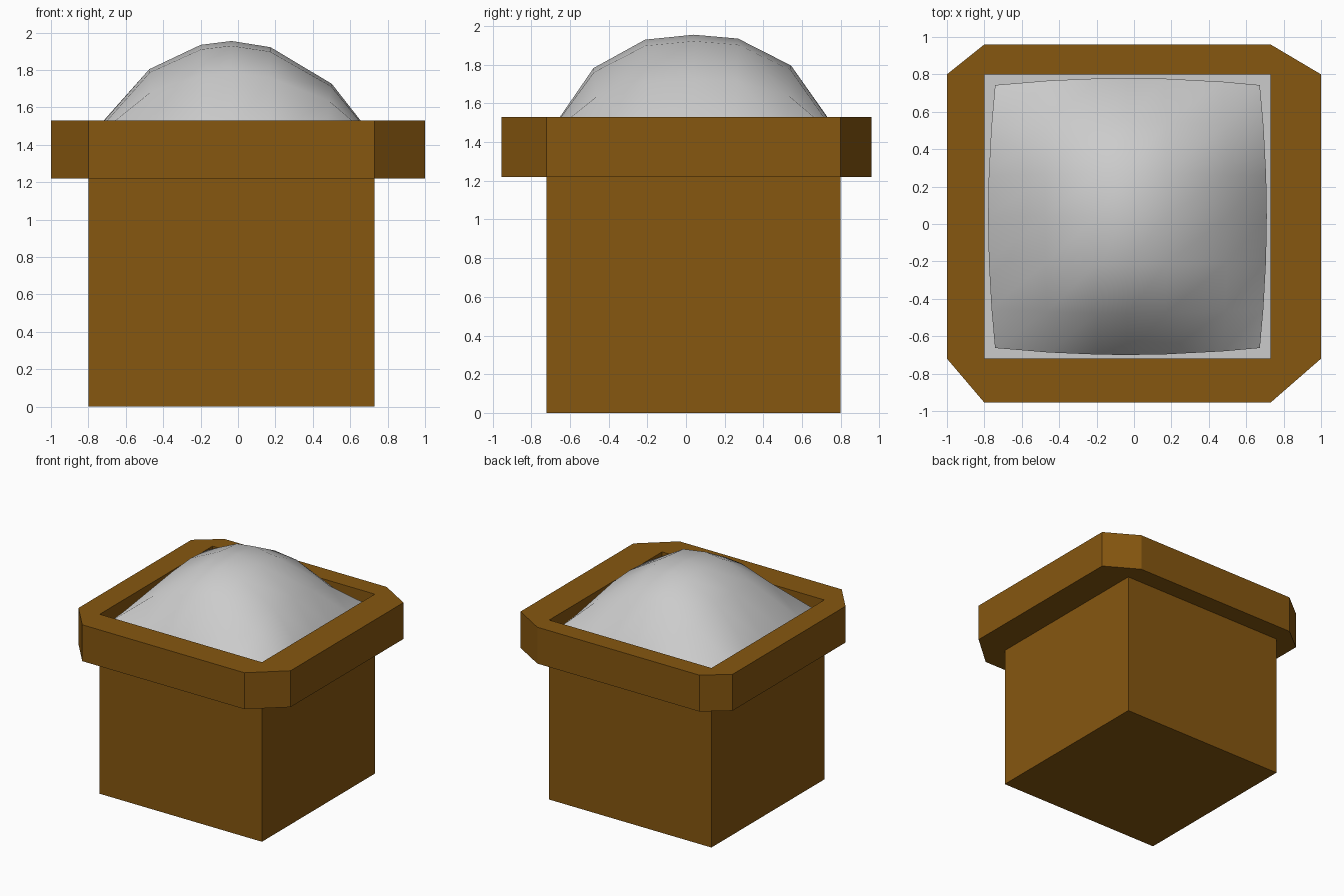
import bpy, bmesh, math

if "Cube" in bpy.data.objects:
    bpy.data.objects.remove(bpy.data.objects["Cube"])

brown = bpy.data.materials.new("brown")
brown.diffuse_color = (0.24, 0.095, 0.005, 1)
brown.use_nodes = True
brown.node_tree.nodes["Principled BSDF"].inputs["Base Color"].default_value = brown.diffuse_color


def make_object(name, bm, mat=None):
    bmesh.ops.recalc_face_normals(bm, faces=bm.faces)
    mesh = bpy.data.meshes.new(name)
    bm.to_mesh(mesh)
    bm.free()
    ob = bpy.data.objects.new(name, mesh)
    bpy.context.collection.objects.link(ob)
    if mat:
        mesh.materials.append(mat)
    return ob


X0, X1, Y0, Y1 = -0.80, 0.73, -0.72, 0.80   # box footprint
LOW, TOP = 1.22, 1.53                       # rim heights

# Square box: walls and base, open at the top
bm = bmesh.new()
corners = [(X0, Y0), (X1, Y0), (X1, Y1), (X0, Y1)]
base = [bm.verts.new((x, y, 0)) for x, y in corners]
upper = [bm.verts.new((x, y, LOW)) for x, y in corners]
bm.faces.new(base)
for i in range(4):
    j = (i + 1) % 4
    bm.faces.new((base[i], base[j], upper[j], upper[i]))
make_object("planter_box", bm, brown)

# Flat filling inside the box
bm = bmesh.new()
bm.faces.new([bm.verts.new((x, y, LOW)) for x, y in corners])
make_object("filling_floor", bm)

# Rim: chamfered outline around the square opening
bm = bmesh.new()
outline = [(X0, -0.955), (X1, -0.955), (1, Y0), (1, Y1),
           (X1, 0.96), (X0, 0.96), (-1, Y1), (-1, Y0)]
outer = [[bm.verts.new((x, y, z)) for x, y in outline] for z in (LOW, TOP)]
inner = [[bm.verts.new((x, y, z)) for x, y in corners] for z in (LOW, TOP)]
for loops in (outer, inner):
    n = len(loops[0])
    for i in range(n):
        j = (i + 1) % n
        bm.faces.new((loops[0][i], loops[0][j], loops[1][j], loops[1][i]))
for o, c in zip(outer, inner):
    for k in range(4):
        a, b = 2 * k, 2 * k + 1
        bm.faces.new((o[a], o[b], c[(k + 1) % 4], c[k]))
        bm.faces.new((o[b], o[(b + 1) % 8], c[(k + 1) % 4]))
make_object("rim", bm, brown)

# Cushion-shaped mound with a short skirt reaching the filling
bm = bmesh.new()
us = [-1, -0.59, -0.22, 0, 0.28, 0.72, 1]
vs = [-1, -0.70, -0.34, 0, 0.31, 0.68, 1]
grid = []
for u in us:
    row = []
    for v in vs:
        h = (1 - abs(u) ** 2) * (1 - abs(v) ** 2.6)
        x = -0.035 + 0.745 * u * (1 - 0.05 * v * v)
        y = 0.04 + 0.74 * v * (1 - 0.05 * u * u)
        row.append(bm.verts.new((x, y, 1.46 + 0.495 * h ** 0.85)))
    grid.append(row)
for i in range(6):
    for j in range(6):
        bm.faces.new((grid[i][j], grid[i + 1][j], grid[i + 1][j + 1], grid[i][j + 1]))
rim_edges = [e for e in bm.edges if e.is_boundary]
ext = bmesh.ops.extrude_edge_only(bm, edges=rim_edges)
for v in ext["geom"]:
    if isinstance(v, bmesh.types.BMVert):
        v.co.z = LOW
mound = make_object("mound", bm)
bpy.context.view_layer.objects.active = mound
mound.select_set(True)
bpy.ops.object.shade_smooth_by_angle(angle=math.radians(35))
